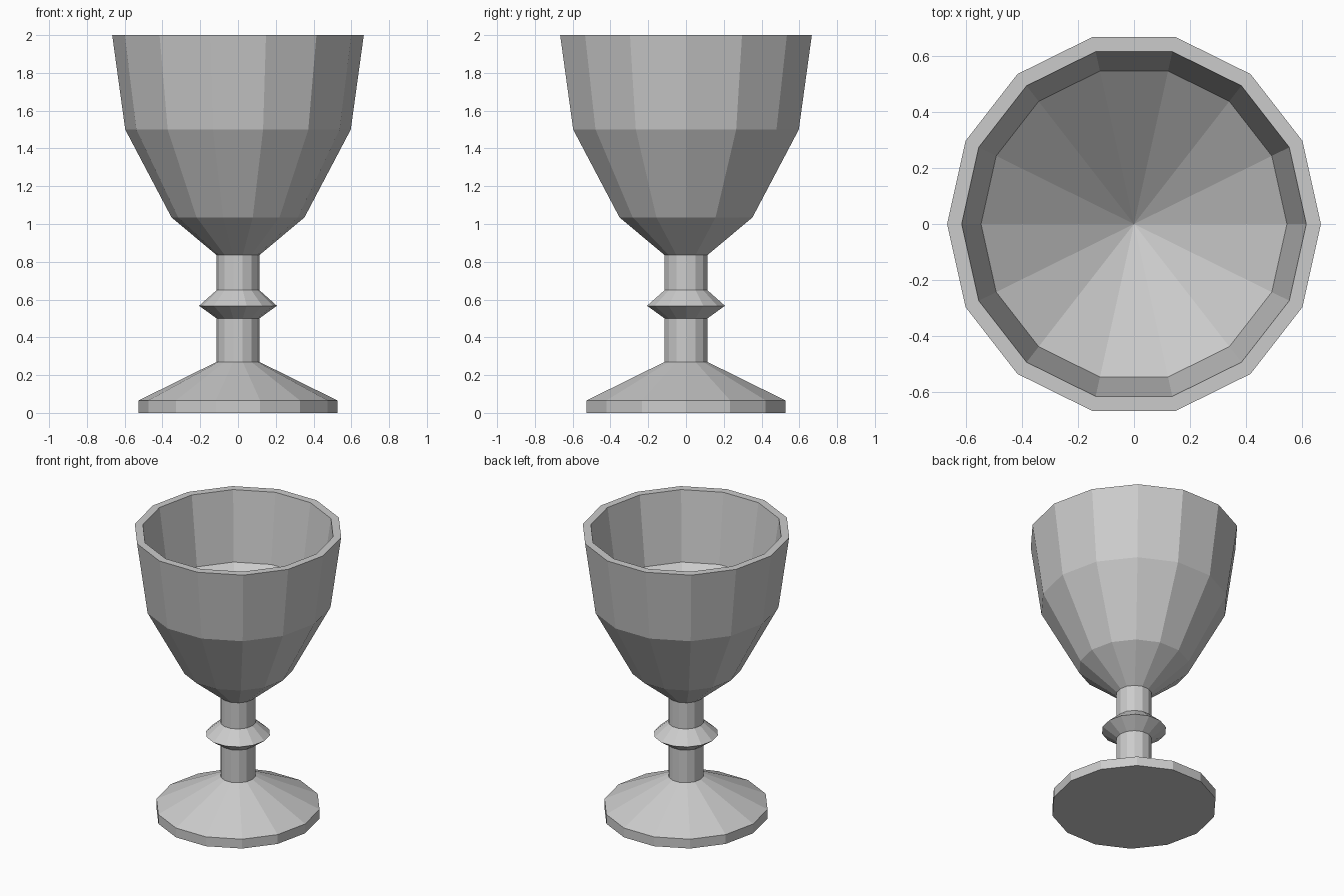
import bpy, bmesh, math

if "Cube" in bpy.data.objects:
    bpy.data.objects.remove(bpy.data.objects["Cube"])

SIDES = 14
Y_STRETCH = 1.026  # slight stretch so the 14-gon measures the same in x and y

grey = bpy.data.materials.new("light grey")
grey.diffuse_color = (0.6, 0.6, 0.6, 1)
grey.use_nodes = True
grey.node_tree.nodes["Principled BSDF"].inputs["Base Color"].default_value = grey.diffuse_color


def lathe(name, profile):
    """Revolve (radius, z) points about z; radius 0 closes to a point."""
    bm = bmesh.new()
    rings = []
    for r, z in profile:
        if r == 0:
            rings.append([bm.verts.new((0, 0, z))] * SIDES)
        else:
            rings.append([bm.verts.new((r * math.cos(2 * math.pi * i / SIDES),
                                        r * Y_STRETCH * math.sin(2 * math.pi * i / SIDES), z))
                          for i in range(SIDES)])
    for lo, hi in zip(rings, rings[1:]):
        for i in range(SIDES):
            j = (i + 1) % SIDES
            quad = [lo[i], lo[j], hi[j], hi[i]]
            bm.faces.new(list(dict.fromkeys(quad)))
    mesh = bpy.data.meshes.new(name)
    bm.to_mesh(mesh)
    bm.free()
    mesh.materials.append(grey)
    obj = bpy.data.objects.new(name, mesh)
    bpy.context.collection.objects.link(obj)
    return obj


STEM = 0.113
# Foot: flat underside, short rim, sloping top
lathe("foot", [(0, 0), (0.526, 0), (0.526, 0.066), (STEM, 0.27)])
# Stem with a sharp collar
lathe("stem", [(STEM, 0.27), (STEM, 0.50), (0.206, 0.567), (STEM, 0.65), (STEM, 0.835)])
# Bowl: outer wall, flat lip, inner wall and conical inner bottom
lathe("bowl", [(STEM, 0.835), (0.352, 1.035), (0.597, 1.50), (0.666, 2.0),
               (0.614, 2.0), (0.545, 1.52), (0, 1.06)])
